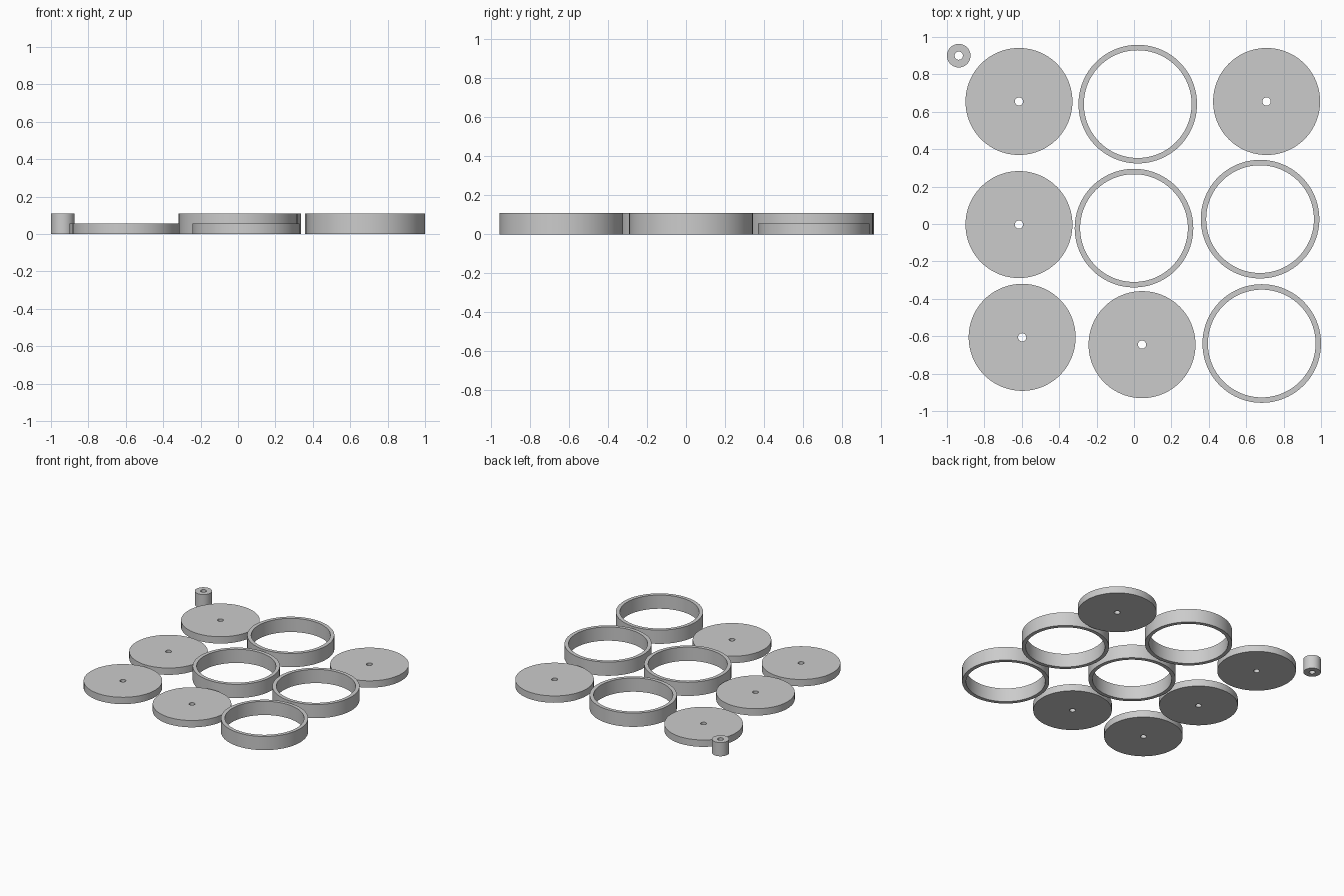
import bpy, bmesh, math

if "Cube" in bpy.data.objects:
    bpy.data.objects.remove(bpy.data.objects["Cube"])

grey = bpy.data.materials.new("plain grey")
grey.diffuse_color = (0.6, 0.6, 0.6, 1)
grey.use_nodes = True
grey.node_tree.nodes["Principled BSDF"].inputs["Base Color"].default_value = grey.diffuse_color
SIDES = 96


def tube(name, x, y, outer, inner, height):
    """Upright cylinder with a round through-hole."""
    bm = bmesh.new()
    loops = []
    for r, z in ((outer, 0), (outer, height), (inner, height), (inner, 0)):
        loops.append([bm.verts.new((r * math.cos(a), r * math.sin(a), z))
                      for a in (math.tau * i / SIDES for i in range(SIDES))])
    for k in range(4):
        a, b = loops[k], loops[(k + 1) % 4]
        for i in range(SIDES):
            j = (i + 1) % SIDES
            bm.faces.new((a[i], a[j], b[j], b[i]))
    bmesh.ops.recalc_face_normals(bm, faces=bm.faces)
    mesh = bpy.data.meshes.new(name)
    bm.to_mesh(mesh)
    bm.free()
    mesh.materials.append(grey)
    ob = bpy.data.objects.new(name, mesh)
    ob.location = (x, y, 0)
    bpy.context.collection.objects.link(ob)
    bpy.ops.object.select_all(action='DESELECT')
    ob.select_set(True)
    bpy.context.view_layer.objects.active = ob
    bpy.ops.object.shade_smooth_by_angle(angle=math.radians(30))


# Flat discs with a small centre hole
for n, (x, y) in enumerate([(-0.615, 0.655), (-0.615, -0.003), (-0.598, -0.606),
                            (0.043, -0.645), (0.709, 0.655)], 1):
    tube(f"disc_{n}", x, y, 0.286, 0.022, 0.055)

# Thin-walled rings, twice as tall
for n, (x, y) in enumerate([(0.02, 0.641), (0.0, -0.022), (0.674, 0.026),
                            (0.683, -0.639)], 1):
    tube(f"ring_{n}", x, y, 0.317, 0.288, 0.11)

# Small spacer bushing in the corner
tube("spacer", -0.937, 0.9, 0.063, 0.022, 0.11)
